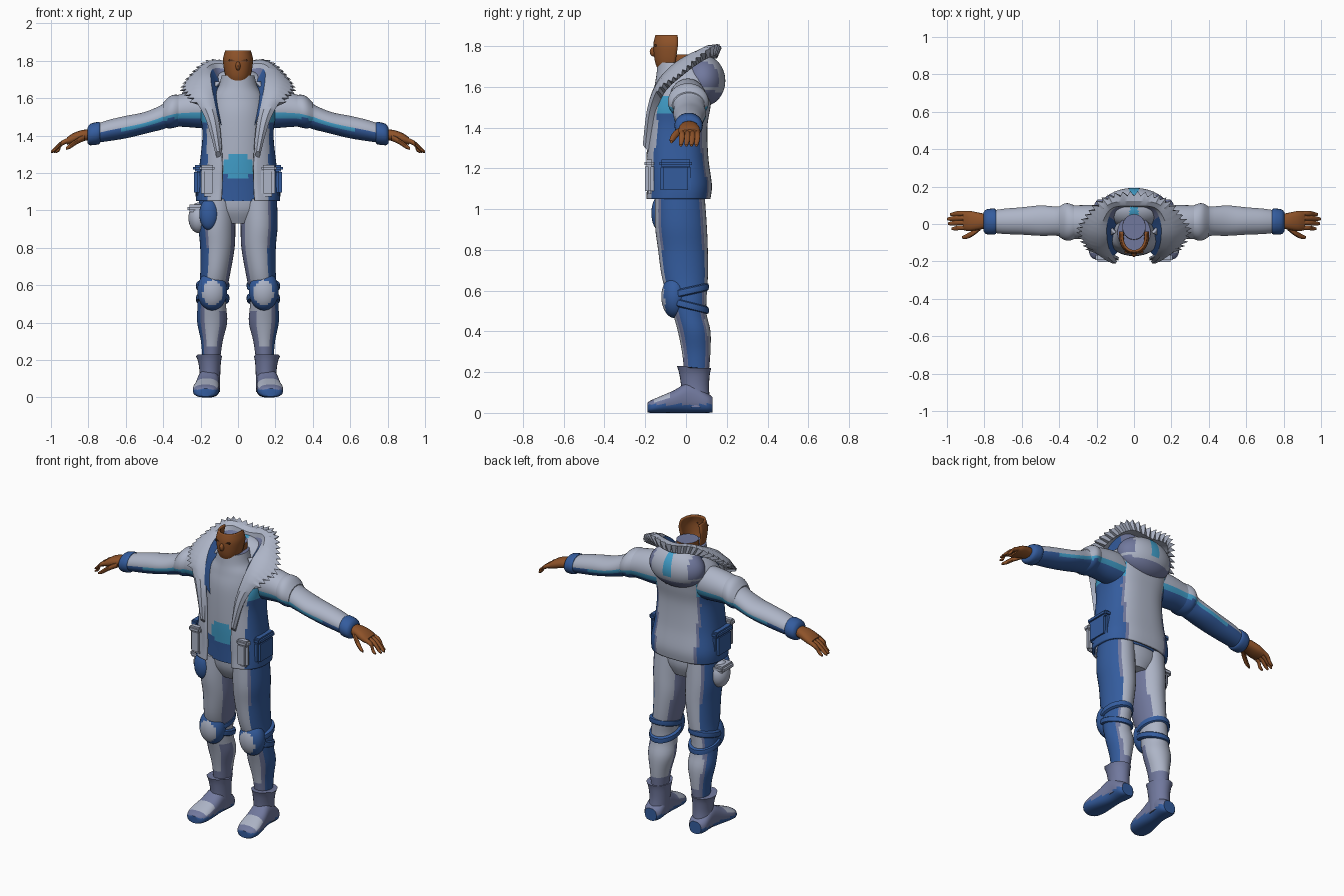
import bpy, bmesh, math
from mathutils import Vector

if "Cube" in bpy.data.objects:
    bpy.data.objects.remove(bpy.data.objects["Cube"])

# Palette shared by every part
PALETTE = [("pale_cloth", (.42, .46, .57)), ("slate_cloth", (.165, .19, .34)),
           ("blue_cloth", (.034, .107, .34)), ("cyan_trim", (.054, .35, .60)),
           ("brown_skin", (.27, .085, .022)), ("dark_brow", (.08, .03, .012))]
MATS = []
for mname, rgb in PALETTE:
    m = bpy.data.materials.new(mname)
    m.diffuse_color = (*rgb, 1)
    m.use_nodes = True
    m.node_tree.nodes["Principled BSDF"].inputs["Base Color"].default_value = m.diffuse_color
    MATS.append(m)
PALE, SLATE, BLUE, CYAN, SKIN, BROW = range(6)


def finish(name, bm, color, recalc=True, angle=40):
    """Colour faces by index or rule, then make a smooth object."""
    if recalc:
        bmesh.ops.recalc_face_normals(bm, faces=bm.faces)
    bm.normal_update()
    for f in bm.faces:
        f.material_index = color(f.calc_center_median(), f.normal) if callable(color) else color
    me = bpy.data.meshes.new(name)
    bm.to_mesh(me)
    bm.free()
    for m in MATS:
        me.materials.append(m)
    ob = bpy.data.objects.new(name, me)
    bpy.context.collection.objects.link(ob)
    bpy.ops.object.select_all(action='DESELECT')
    ob.select_set(True)
    bpy.context.view_layer.objects.active = ob
    bpy.ops.object.shade_smooth_by_angle(angle=math.radians(angle))
    return ob


def spline(keys, n):
    """Catmull-Rom interpolation of equal-length tuples."""
    out = []
    for i in range(len(keys) - 1):
        a, b, c, d = keys[max(i - 1, 0)], keys[i], keys[i + 1], keys[min(i + 2, len(keys) - 1)]
        for k in range(n):
            t = k / n
            out.append(tuple(.5 * (2 * q + (r - p) * t + (2 * p - 5 * q + 4 * r - w) * t * t
                                   + (3 * q - p - 3 * r + w) * t ** 3)
                             for p, q, r, w in zip(a, b, c, d)))
    return out + [keys[-1]]


def skin_rows(bm, rows, closed):
    n = len(rows[0])
    for r0, r1 in zip(rows, rows[1:]):
        for j in range(n if closed else n - 1):
            k = (j + 1) % n
            bm.faces.new((r0[j], r0[k], r1[k], r1[j]))


def loft(name, axis, keys, color, seg=24, sub=4, e=2.0, arc=None, s=1, move=None):
    """Superellipse sections (pos, a, b, ra, rb, ...) along an axis; arc gives an open sheet."""
    bm, rows = bmesh.new(), []
    for st in spline(keys, sub):
        p, a, b, ra, rb = st[:5]
        t0, t1 = arc(st) if arc else (0, 2 * math.pi)
        row = []
        for j in range(seg + 1 if arc else seg):
            t = t0 + (t1 - t0) * j / seg
            u, v = math.sin(t), -math.cos(t)
            u = a + ra * math.copysign(abs(u) ** (2 / e), u)
            v = b + rb * math.copysign(abs(v) ** (2 / e), v)
            co = {'z': (u, v, p), 'x': (p, u, v), 'y': (u, p, v)}[axis]
            co = move(*co) if move else co
            row.append(bm.verts.new((co[0] * s, co[1], co[2])))
        rows.append(row)
    skin_rows(bm, rows, not arc)
    if not arc:
        bm.faces.new(rows[0])
        bm.faces.new(rows[-1])
    return finish(name, bm, color, recalc=not arc)


def ball(name, loc, rad, color, seg=24):
    bm = bmesh.new()
    bmesh.ops.create_uvsphere(bm, u_segments=seg, v_segments=seg * 2 // 3, radius=1)
    for v in bm.verts:
        v.co = Vector(c + r * x for c, r, x in zip(loc, rad, v.co))
    return finish(name, bm, color)


def box(name, loc, size, color, bevel=.015):
    bm = bmesh.new()
    bmesh.ops.create_cube(bm, size=1)
    for v in bm.verts:
        v.co = Vector(c + r * x for c, r, x in zip(loc, size, v.co))
    bmesh.ops.bevel(bm, geom=bm.edges[:], offset=bevel, segments=2, affect='EDGES')
    return finish(name, bm, color)


# Shirt with high neck
def shirt_color(c, n):
    if c.z > 1.7 and n.z > .9:
        return SLATE
    if c.y < 0 and math.hypot(c.x / .075, (c.z - 1.24) / .075) < 1:
        return CYAN
    return BLUE if c.z < 1.19 else PALE
loft("shirt", 'z', [(1.05, 0, -.03, .185, .125), (1.15, 0, -.03, .18, .13), (1.3, 0, -.04, .165, .13),
     (1.5, 0, -.04, .16, .13), (1.6, 0, -.045, .14, .11), (1.66, 0, -.045, .105, .1),
     (1.72, 0, -.045, .088, .095)], shirt_color, seg=40, sub=6)

# Open jacket body
def jacket_color(c, n):
    x = abs(c.x)
    if x < (.165 if c.y < 0 else .135) or c.z > 1.55:
        return PALE
    if c.z > 1.47:
        return CYAN
    return SLATE if c.y > 0 and x < .15 else BLUE
def jacket_arc(st):
    t = math.asin(min(st[5] / st[3], .95) ** 1.3)
    return t, 2 * math.pi - t
jacket = loft("jacket_body", 'z', [(1.05, 0, -.04, .225, .16, .09), (1.12, 0, -.035, .225, .162, .085),
     (1.25, 0, -.045, .205, .155, .085), (1.4, 0, -.045, .19, .15, .095), (1.5, 0, -.035, .2, .155, .11),
     (1.58, 0, -.01, .205, .14, .13), (1.64, 0, .01, .18, .115, .14), (1.69, 0, .02, .13, .09, .1)],
     jacket_color, seg=56, sub=6, e=2.6, arc=jacket_arc)
mod = jacket.modifiers.new("cloth_thickness", 'SOLIDIFY')
mod.thickness, mod.offset = .014, -1

# Fur collar: inner edge and outer edge, from the nape round to the chest
HALF = [(0, .09, 1.745, 0, .15, 1.785), (.1, .085, 1.76, .14, .13, 1.80), (.14, .02, 1.75, .225, .05, 1.745),
        (.145, -.07, 1.70, .28, -.04, 1.665), (.13, -.14, 1.60, .235, -.13, 1.60),
        (.105, -.18, 1.47, .17, -.178, 1.48), (.09, -.2, 1.3, .12, -.2, 1.3)]
collar = [(-k[0], k[1], k[2], -k[3], k[4], k[5]) for k in HALF[:0:-1]] + HALF
collar = spline(collar, 8)
bm, rows = bmesh.new(), []
for i, k in enumerate(collar):
    a, b = Vector(k[:3]), Vector(k[3:])
    out = (b - a).normalized()
    fur = i % 2 * .032 if b.z > 1.57 else 0
    up = Vector((0, -.012, .014))
    rows.append([bm.verts.new(p) for p in (a, a.lerp(b, .3) + up, a.lerp(b, .75) + up,
                 b + out * fur + Vector((0, 0, -fur * .3)), a.lerp(b, .6) - up * 2.2)])
skin_rows(bm, rows, True)
bm.faces.new(rows[0])
bm.faces.new(rows[-1])
finish("fur_collar", bm, PALE, angle=35)

# Lining between collar and neck
bm, rows = bmesh.new(), []
for k in collar[10:-10]:
    a = Vector(k[:3])
    rows.append([bm.verts.new(a), bm.verts.new((a.x * .62, a.y * .65 - .02, a.z - .1))])
skin_rows(bm, rows, False)
finish("hood_lining", bm, lambda c, n: BLUE if abs(c.x) > .085 and c.y < .02 else SLATE)

# Folded hood
def hood_color(c, n):
    if abs(c.x) < .024 and c.z > 1.6:
        return CYAN
    return SLATE if n.z < -.45 or (abs(c.x) > .12 and c.z > 1.6) else PALE
ball("hood", (0, .085, 1.63), (.18, .108, .125), hood_color, 40)

# Face shell, neck, nose and brows
face = loft("face", 'z', [(1.68, 0, -.075, .05, .06), (1.715, 0, -.07, .066, .08), (1.76, 0, -.065, .076, .093),
     (1.81, 0, -.06, .08, .1), (1.855, 0, -.06, .068, .09)], SKIN, e=2.2,
     arc=lambda st: (-1.75, 1.75))
mod = face.modifiers.new("shell_thickness", 'SOLIDIFY')
mod.thickness, mod.offset = .012, -1
loft("neck", 'z', [(1.6, 0, -.02, .065, .07), (1.76, 0, -.015, .062, .068)],
     lambda c, n: SLATE if abs(n.z) > .9 else SKIN)
ball("nose", (0, -.158, 1.772), (.014, .02, .024), SKIN, 10)
for s in (-1, 1):
    box("brow", (s * .033, -.150, 1.803), (.036, .016, .009), BROW, .003)


# Colour rules for limbs
def sleeve_color(c, n):
    if n.z > -.1:
        return PALE
    return CYAN if n.z > -.45 and abs(c.x) < .62 else BLUE

for s in (-1, 1):
    # Sleeve, cuff and shoulder fold
    loft("sleeve", 'x', [(.1, .01, 1.54, .085, .1), (.2, .01, 1.54, .092, .10), (.3, .01, 1.535, .09, .088),
         (.37, .012, 1.52, .088, .077), (.41, .015, 1.497, .078, .066), (.5, .018, 1.467, .081, .058),
         (.6, .016, 1.445, .073, .06), (.7, .014, 1.425, .067, .056), (.78, .012, 1.405, .055, .047)],
         sleeve_color, seg=36, s=s)
    loft("shoulder_fold", 'x', [(.30, .01, 1.535, .08, .08), (.34, .01, 1.53, .098, .088),
         (.37, .012, 1.522, .098, .084), (.4, .012, 1.51, .08, .065)], sleeve_color, seg=36, s=s)
    loft("cuff", 'x', [(.735, .013, 1.415, .055, .048), (.745, .013, 1.413, .069, .06),
         (.79, .012, 1.405, .066, .057), (.805, .012, 1.4, .048, .04)], BLUE, s=s, sub=3)
    # Hand
    loft("palm", 'x', [(.78, .015, 1.405, .035, .028), (.83, .015, 1.4, .046, .03),
         (.88, .016, 1.385, .054, .028), (.915, .018, 1.37, .05, .02)], SKIN, s=s, seg=16, e=2.4)
    for y, tip in ((.056, .985), (.032, 1.0), (.007, .995), (-.02, .975)):
        loft("finger", 'x', [(.89, y, 1.38, .012, .014), (.94, y, 1.36, .014, .014),
             (tip - .02, y - .004, 1.327, .012, .012), (tip, y - .005, 1.312, .006, .006)],
             SKIN, s=s, seg=10, sub=3)
    loft("thumb", 'x', [(.82, -.015, 1.39, .018, .018), (.86, -.048, 1.37, .017, .016),
         (.895, -.066, 1.345, .014, .014), (.92, -.072, 1.33, .006, .007)], SKIN, s=s, seg=10, sub=3)

    # Trouser leg with outer stripe
    def leg_color(c, n, s=s):
        o = n.x * s
        if o > (.68 if c.z > .5 else .8):
            return BLUE
        if o < -.8 and c.z > .6 or c.z < .27:
            return SLATE
        if c.z < .47 and n.y < 0 and abs(o) > .5:
            return SLATE
        return SLATE if o > .58 else PALE
    loft("trouser_leg", 'z', [(1.06, .11, -.03, .098, .122), (.92, .113, -.025, .099, .127),
         (.8, .11, -.015, .092, .122), (.66, .122, -.005, .08, .112), (.55, .138, .01, .075, .09),
         (.48, .14, .02, .077, .082), (.4, .138, .04, .08, .08), (.3, .14, .05, .058, .07),
         (.2, .143, .052, .047, .06)], leg_color, seg=36, s=s)
    # Knee pad and its two sloping straps
    ball("knee_pad", (s * .138, -.055, .57), (.08, .066, .105),
         lambda c, n, s=s: PALE if math.hypot((c.x - s * .136) / .08, (c.z - .56) / .105) < .66 else BLUE, 32)
    for z, slope in ((.595, .22), (.53, -.25)):
        loft("knee_strap", 'z', [(z - .02, .136, .008, .074, .088), (z - .014, .136, .008, .088, .103),
             (z + .014, .135, .008, .088, .103), (z + .02, .135, .008, .074, .088)], BLUE, s=s, sub=2,
             move=lambda x, y, h, k=slope: (x, y, h + k * y))
    # Boot
    loft("boot_shaft", 'z', [(.225, .155, .04, .07, .084), (.19, .152, .042, .061, .075),
         (.12, .15, .045, .055, .068), (.03, .155, .05, .058, .072)], SLATE, s=s,
         move=lambda x, y, z: (x, y, z - .1 * max(0, z - .18) * (1 if y > 0 else -1)))
    loft("boot_foot", 'y', [(.13, .155, .04, .04, .038), (.1, .155, .05, .058, .05), (.02, .158, .075, .058, .075),
         (-.06, .165, .055, .065, .055), (-.13, .172, .04, .07, .04), (-.175, .175, .03, .056, .03),
         (-.19, .175, .026, .03, .022)],
         lambda c, n: BLUE if c.z < .042 else PALE if -.15 < c.y < -.07 and n.z > .5 else SLATE,
         s=s, seg=32, e=2.5, move=lambda x, y, z: (x, y, max(z, 0)))
    # Jacket pockets
    box("side_pocket", (s * .212, -.05, 1.15), (.046, .15, .14), BLUE)
    box("side_pocket_flap", (s * .216, -.05, 1.225), (.05, .16, .035), BLUE, .01)
    box("front_pocket", (s * .16, -.178, 1.15), (.075, .044, .15), PALE)
    box("front_pocket_flap", (s * .165, -.18, 1.225), (.08, .046, .035), PALE, .01)

# Hips
loft("hips", 'z', [(.93, 0, -.02, .1, .085), (1.0, 0, -.025, .18, .115), (1.08, 0, -.03, .195, .12)],
     lambda c, n: BLUE if abs(c.x) > .16 else PALE)

# Hip pouch on one side
ball("pouch", (-.21, -.04, .96), (.055, .065, .082), PALE)
ball("pouch_front", (-.155, -.13, .98), (.052, .04, .085), BLUE)
box("pouch_flap", (-.22, -.04, 1.01), (.1, .12, .04), PALE, .012)
